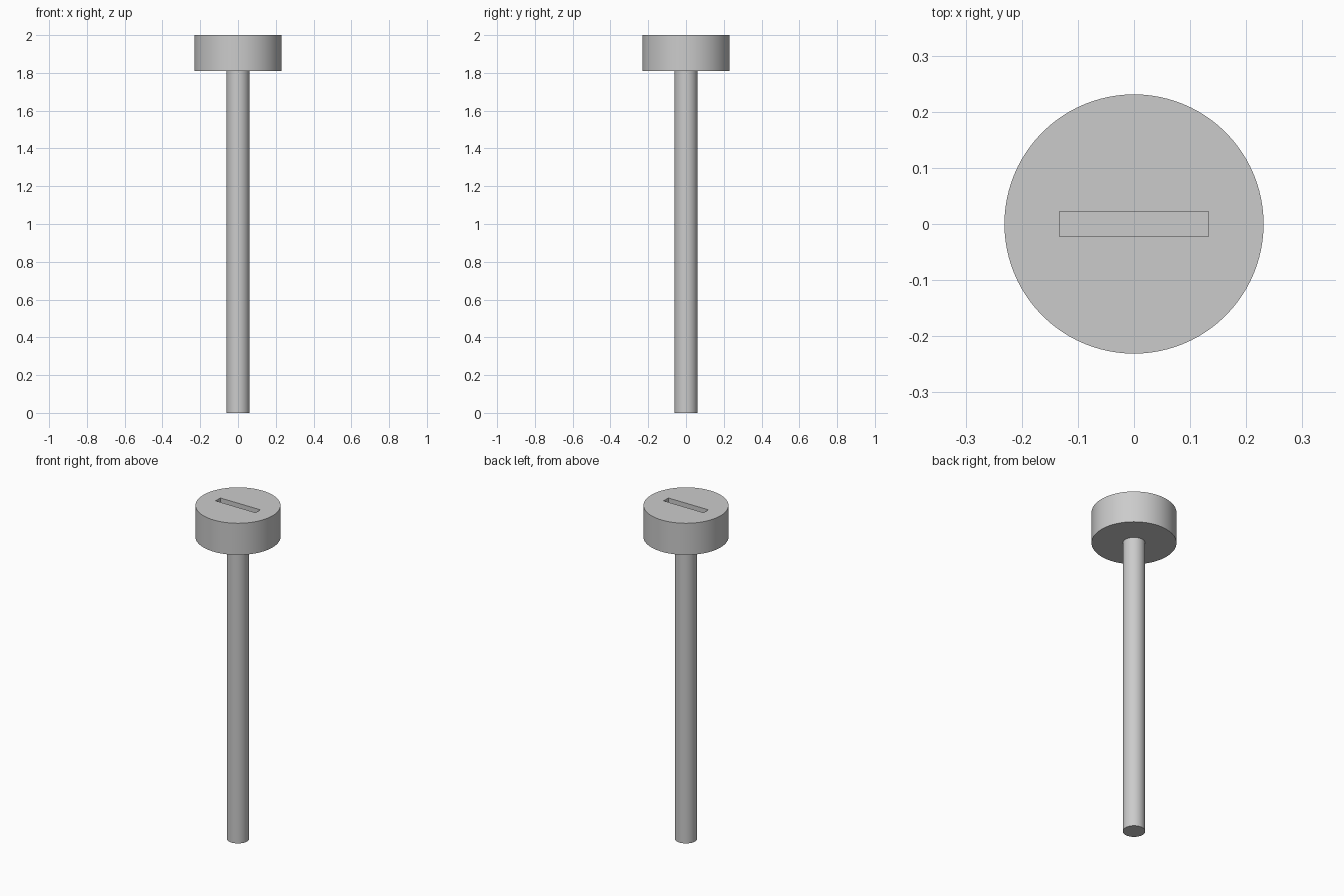
import bpy

cube = bpy.data.objects.get("Cube")
if cube:
    bpy.data.objects.remove(cube, do_unlink=True)

HEAD_RADIUS, SHAFT_RADIUS = 0.231, 0.061
HEAD_BOTTOM, TOP = 1.81, 2.0
SLOT_LENGTH, SLOT_WIDTH, SLOT_DEPTH = 0.266, 0.045, 0.09

grey = bpy.data.materials.new("plain grey")
grey.use_nodes = True
colour = (0.6, 0.6, 0.6, 1)
grey.diffuse_color = colour
grey.node_tree.nodes["Principled BSDF"].inputs["Base Color"].default_value = colour


def cylinder(name, radius, bottom, top):
    bpy.ops.mesh.primitive_cylinder_add(
        vertices=96, radius=radius, depth=top - bottom,
        location=(0, 0, (bottom + top) / 2))
    obj = bpy.context.object
    obj.name = name
    obj.data.materials.append(grey)
    return obj


# Shaft and round head
shaft = cylinder("shaft", SHAFT_RADIUS, 0, HEAD_BOTTOM)
head = cylinder("head", HEAD_RADIUS, HEAD_BOTTOM, TOP)

# Driver slot, cut down into the head
bpy.ops.mesh.primitive_cube_add(size=1, location=(0, 0, TOP))
cutter = bpy.context.object
cutter.name = "slot_cutter"
cutter.scale = (SLOT_LENGTH, SLOT_WIDTH, 2 * SLOT_DEPTH)
cutter.data.materials.append(grey)
bpy.context.view_layer.update()

cut = head.modifiers.new("slot", "BOOLEAN")
cut.object = cutter
cut.operation = "DIFFERENCE"
cut.solver = "EXACT"
bpy.ops.object.select_all(action="DESELECT")
head.select_set(True)
bpy.context.view_layer.objects.active = head
bpy.ops.object.modifier_apply(modifier=cut.name)
bpy.data.objects.remove(cutter, do_unlink=True)

# Round sides smooth, rims and slot edges sharp
shaft.select_set(True)
bpy.ops.object.shade_smooth_by_angle()
